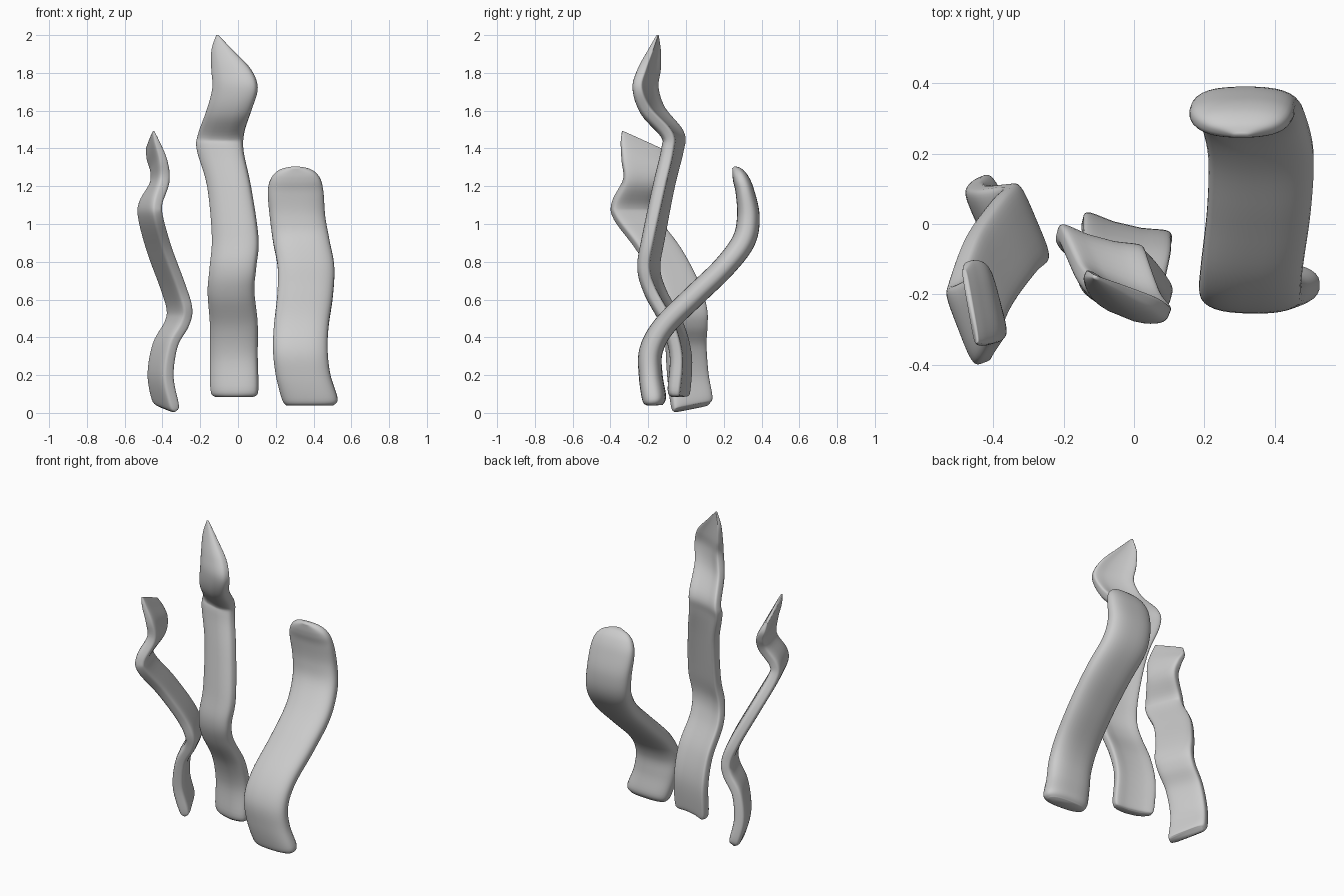
import bpy, bmesh, math
from mathutils import Vector

SIDES = 32


def catmull(p0, p1, p2, p3, t):
    return [0.5 * (2 * b + (c - a) * t + (2 * a - 5 * b + 4 * c - d) * t * t
                   + (3 * b - a - 3 * c + d) * t ** 3)
            for a, b, c, d in zip(p0, p1, p2, p3)]


def blade(name, stations, power, cup=0.0, steps=6):
    """Loft a rounded strip; station = x, y, z, width, thickness, yaw, roll."""
    st = [stations[0]] + stations + [stations[-1]]
    rows = []
    for i in range(1, len(st) - 2):
        for k in range(steps):
            rows.append(catmull(*st[i - 1:i + 3], k / steps))
    rows.append(list(stations[-1]))
    centres = [Vector(r[:3]) for r in rows]
    bm = bmesh.new()
    rings = []
    for i, r in enumerate(rows):
        tangent = centres[min(i + 4, len(rows) - 1)] - centres[max(i - 4, 0)]
        yaw, roll = math.radians(r[5]), math.radians(r[6])
        across = Vector((math.cos(yaw) * math.cos(roll),
                         math.sin(yaw) * math.cos(roll), math.sin(roll)))
        normal = tangent.cross(across).normalized()
        ring = []
        for k in range(SIDES):
            a = 2 * math.pi * (k + 0.5) / SIDES
            c, s = math.cos(a), math.sin(a)
            w = math.copysign(abs(c) ** (2 / power), c)
            v = math.copysign(abs(s) ** (2 / power), s) * max(r[4], 0.004) / 2
            v += cup * (w * w - 0.5) * min(1, r[3] / 0.22)
            u = w * max(r[3], 0.004) / 2
            ring.append(bm.verts.new(centres[i] + across * u + normal * v))
        rings.append(ring)
    for a, b in zip(rings, rings[1:]):
        for k in range(SIDES):
            n = (k + 1) % SIDES
            bm.faces.new((a[k], a[n], b[n], b[k]))
    bm.faces.new(rings[0][::-1])
    bm.faces.new(rings[-1])
    bmesh.ops.recalc_face_normals(bm, faces=bm.faces[:])
    mesh = bpy.data.meshes.new(name)
    bm.to_mesh(mesh)
    bm.free()
    mesh.shade_smooth()
    obj = bpy.data.objects.new(name, mesh)
    bpy.context.collection.objects.link(obj)
    return obj


# Tall pointed blade in the middle, slightly cupped towards the back
blade("middle_blade", [
    (-.022, -.04, .085, .21, .04, -14, 0),
    (-.022, -.04, .12, .255, .075, -14, 0),
    (-.025, -.03, .30, .255, .075, -13, 0),
    (-.025, -.075, .47, .255, .075, -13, 0),
    (-.04, -.165, .64, .25, .075, -14, 0),
    (-.03, -.20, .77, .25, .075, -15, 0),
    (-.018, -.175, .93, .25, .075, -15, 0),
    (-.05, -.12, 1.20, .235, .075, -14, 0),
    (-.097, -.075, 1.39, .25, .075, -14, 0),
    (-.092, -.075, 1.475, .25, .075, -16, 0),
    (-.05, -.18, 1.60, .25, .075, -20, 0),
    (-.02, -.22, 1.72, .25, .07, -22, 0),
    (-.04, -.20, 1.82, .22, .06, -22, 0),
    (-.085, -.17, 1.92, .12, .035, -22, 0),
    (-.11, -.15, 2.0, .01, .01, -22, 0),
], 4, .025)

# Thick round-ended blade on the right
blade("right_blade", [
    (.38, -.165, .04, .25, .08, -3, 0),
    (.38, -.168, .075, .295, .125, -3, 0),
    (.345, -.187, .20, .29, .125, -2, 0),
    (.33, -.185, .33, .29, .125, 0, 0),
    (.335, -.115, .46, .29, .12, 0, 0),
    (.355, .045, .62, .295, .12, 0, 0),
    (.36, .20, .77, .30, .12, 0, 0),
    (.335, .305, .91, .30, .125, 0, 0),
    (.315, .33, 1.04, .295, .12, 0, 0),
    (.305, .312, 1.17, .295, .10, 0, 0),
    (.305, .289, 1.24, .26, .085, 0, 0),
    (.305, .268, 1.28, .18, .055, 0, 0),
    (.305, .25, 1.30, .04, .015, 0, 0),
], 2.6)

# Thin wavy blade on the left, turned edge-on to the front
blade("left_blade", [
    (-.37, .03, .03, .21, .04, -64, -10),
    (-.385, .03, .06, .235, .07, -64, -9),
    (-.41, .01, .20, .225, .075, -66, -4),
    (-.385, 0, .36, .225, .07, -66, 0),
    (-.325, .003, .47, .23, .07, -67, 0),
    (-.31, -.005, .55, .24, .07, -67, 0),
    (-.345, -.04, .67, .24, .07, -67, 0),
    (-.415, -.14, .86, .24, .07, -67, 0),
    (-.462, -.265, 1.03, .24, .07, -68, 0),
    (-.462, -.28, 1.11, .23, .07, -70, 0),
    (-.415, -.235, 1.22, .20, .07, -74, 6),
    (-.42, -.225, 1.31, .24, .06, -78, 14),
    (-.45, -.225, 1.39, .26, .04, -80, 22),
    (-.465, -.235, 1.445, .23, .015, -80, 24),
], 4.5)
